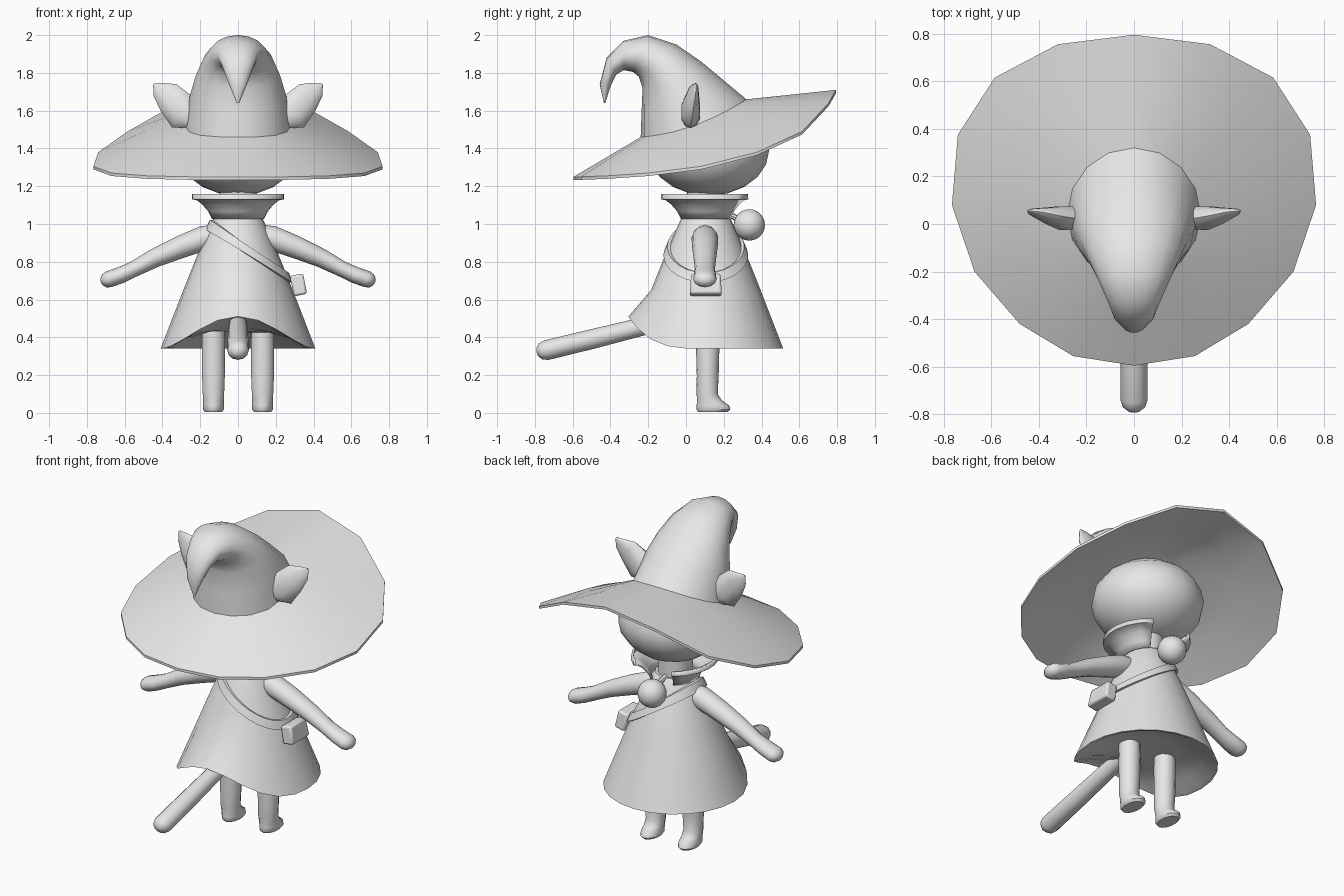
import bpy, bmesh, math
from mathutils import Vector as V

if "Cube" in bpy.data.objects:
    bpy.data.objects.remove(bpy.data.objects["Cube"])

grey = bpy.data.materials.new("plain grey")
grey.diffuse_color = (0.8, 0.8, 0.8, 1)
grey.use_nodes = True
grey.node_tree.nodes["Principled BSDF"].inputs["Base Color"].default_value = grey.diffuse_color


def finish(name, bm, solid=0.0, angle=40, bevel=0.0):
    bmesh.ops.recalc_face_normals(bm, faces=bm.faces)
    me = bpy.data.meshes.new(name)
    bm.to_mesh(me)
    bm.free()
    ob = bpy.data.objects.new(name, me)
    bpy.context.collection.objects.link(ob)
    me.materials.append(grey)
    bpy.ops.object.select_all(action='DESELECT')
    bpy.context.view_layer.objects.active = ob
    ob.select_set(True)
    bpy.ops.object.shade_smooth_by_angle(angle=math.radians(angle))
    if solid:
        m = ob.modifiers.new("thickness", 'SOLIDIFY')
        m.thickness, m.offset = solid, 0
    if bevel:
        m = ob.modifiers.new("soft edges", 'BEVEL')
        m.width, m.segments = bevel, 2
    return ob


def loft(name, rings, caps=(True, True), closed=True, **kw):
    """Skin a list of rings; caps close the first and last ring."""
    bm = bmesh.new()
    vs = [[bm.verts.new(p) for p in r] for r in rings]
    n = len(rings[0])
    for a, b in zip(vs, vs[1:]):
        for i in range(n if closed else n - 1):
            j = (i + 1) % n
            bm.faces.new((a[i], a[j], b[j], b[i]))
    if caps[0]:
        bm.faces.new(vs[0])
    if caps[1]:
        bm.faces.new(vs[-1])
    return finish(name, bm, **kw)


def angles(n):
    return [2 * math.pi * i / n for i in range(n)]


def tube(name, pts, radii, n=12, wide=1.0):
    """Round limb along a path in a plane, with rounded far end, widening sideways."""
    pts = [V(p) for p in pts]
    d = (pts[-1] - pts[-2]).normalized()
    r = radii[-1]
    path, rad = list(pts), list(radii)
    for t in (35, 65, 82):
        path.append(pts[-1] + d * r * math.sin(math.radians(t)))
        rad.append(r * math.cos(math.radians(t)))
    rings = []
    for i, p in enumerate(path):
        t = (path[min(i + 1, len(path) - 1)] - path[max(i - 1, 0)]).normalized()
        u = V((0, 1, 0)) if abs(t.y) < 0.7 else V((1, 0, 0))
        u = (u - t * u.dot(t)).normalized()
        w = t.cross(u)
        k = 1 + (wide - 1) * min(1, i / (len(pts) - 1))
        rings.append([p + (u * math.cos(a) * k + w * math.sin(a)) * rad[i] for a in angles(n)])
    return loft(name, rings)


# Hat: brim outline from back to front, mirrored, then cone rings curling forward
half = [(0, .795, 1.71), (.32, .755, 1.64), (.585, .615, 1.49), (.74, .375, 1.38), (.765, .08, 1.305),
        (.67, -.2, 1.27), (.48, -.42, 1.255), (.255, -.555, 1.25), (0, -.595, 1.25)]
outer = [V(p) for p in half] + [V((-x, y, z)) for x, y, z in half[7:0:-1]]
# each cone ring: front y, z, back y, z, half width
cone = [(-.24, 1.46, .32, 1.66, .28), (-.235, 1.60, .20, 1.76, .255), (-.23, 1.72, .08, 1.86, .222),
        (-.25, 1.78, -.05, 1.95, .188), (-.28, 1.805, -.20, 2.0, .148), (-.33, 1.815, -.33, 1.97, .108),
        (-.37, 1.79, -.42, 1.88, .083), (-.395, 1.74, -.457, 1.74, .048), (-.428, 1.64, -.435, 1.64, .006)]
rings = []
for k, (fy, fz, by, bz, w) in enumerate(cone):
    f, b = V((0, fy, fz)), V((0, by, bz))
    sag = V((0, 0, -.04 if k == 0 else 0))
    rings.append([(f + b) / 2 + (b - f) / 2 * math.cos(a) + V((w * math.sin(a), 0, 0))
                  + sag * math.sin(a) ** 2 for a in angles(16)])
mid = [o.lerp(i, .5) + V((0, 0, .02 * math.sin(a) ** 2)) for o, i, a in zip(outer, rings[0], angles(16))]
down = V((0, 0, -.016))
hub = V((0, .08, 1.53))
under = [[hub.lerp(p, .75) + down for p in rings[0]], [p + down for p in rings[0]],
         [p + down for p in mid], [p + down for p in outer]]
loft("hat", under + [outer, mid] + rings)

# Ears: flattened horn-like leaves; sections from the hat out to the tip
# upper x, z, lower x, z, middle y, half thickness
leaf = [(.19, 1.625, .275, 1.508, .025, .05), (.26, 1.69, .35, 1.512, .025, .052), (.325, 1.74, .41, 1.60, .037, .033),
        (.385, 1.746, .448, 1.68, .05, .016), (.442, 1.746, .449, 1.738, .055, .004)]
for s, side in ((1, "right"), (-1, "left")):
    rings = []
    for x0, z0, x1, z1, y, t in leaf:
        c, h = V((x0 + x1, 0, z0 + z1)) / 2, V((x1 - x0, 0, z1 - z0)) / 2
        ring = [c + h * math.cos(a) + V((0, y + t * math.sin(a), 0)) for a in angles(10)]
        rings.append([V((s * p.x, p.y, p.z)) for p in ring])
    loft("ear_" + side, rings, angle=50)

# Head and chest bauble
for name, loc, size, u, v in (("head", (0, .12, 1.39), (.32, .32, .24), 16, 10),
                              ("bauble", (0, .335, .995), (.083,) * 3, 20, 12)):
    bm = bmesh.new()
    bmesh.ops.create_uvsphere(bm, u_segments=u, v_segments=v, radius=1)
    for p in bm.verts:
        p.co = V([c * s + l for c, s, l in zip(p.co, size, loc)])
    finish(name, bm)
tube("bauble_cord", [(0, .2, 1.05), (0, .25, 1.04), (0, .30, 1.01)], [.016] * 3, 8)


def circle(r, z, n=24, cy=.105):
    return [V((r * math.sin(a), cy + r * math.cos(a), z)) for a in angles(n)]


# Neck
loft("neck", [circle(.10, .98), circle(.10, 1.22)])

# Collar: flared band, open at the +y side with pointed corners
span = [math.radians(30 + 300 * i / 18) for i in range(19)]
rings = []
for r, z in ((.13, 1.03), (.15, 1.07), (.185, 1.11), (.215, 1.132), (.238, 1.135), (.236, 1.158)):
    rings.append([V(((r + .02 * max(0, math.cos(a))) * math.sin(a),
                     .095 + (r - .015 + .05 * max(0, math.cos(a))) * math.cos(a), z)) for a in span])
loft("collar", rings, caps=(False, False), closed=False, solid=.014)

# Dress: hem lifts at the -y side to clear the tail, underside closed
profile = [(1.05, .115), (1.03, .13), (.93, .175), (.80, .23), (.65, .29)]


def hem(r, z, lift=.17):
    return [p + V((0, 0, lift * max(0, -math.cos(a)) ** 3.6)) for p, a in zip(circle(r, z), angles(24))]


loft("dress", [circle(r, z) for z, r in profile]
     + [hem(.41, .34), hem(.385, .347), hem(.32, .385, .12), hem(.18, .425, .03)])


def dress_radius(z):
    pr = profile + [(.34, .41)]
    for (z0, r0), (z1, r1) in zip(pr, pr[1:]):
        if z >= z1:
            return r0 + (r1 - r0) * (z0 - z) / (z0 - z1)
    return .41


# Shoulder strap: tilted band hugging the dress
edges = [[], [], [], []]
for a in angles(32):
    z = .9
    for _ in range(40):
        x = (dress_radius(z) + .008) * math.sin(a)
        z = .5 * z + .5 * (.895 - .66 * x)
    for e, (dz, dr) in zip(edges, ((.026, 0), (.026, .016), (-.026, .016), (-.026, 0))):
        r = dress_radius(z + dz) + dr
        e.append(V((r * math.sin(a), .105 + r * math.cos(a), z + dz)))
loft("strap", edges + [edges[0]], caps=(False, False))

# Pouch at the hip
bm = bmesh.new()
bmesh.ops.create_cube(bm, size=1)
for p in bm.verts:
    x, y, z = p.co.x * .07, p.co.y * (.17 if p.co.z < 0 else .155), p.co.z * .108
    p.co = V((.32 + x - .2 * z, .105 + y, .678 + z + .2 * x))
finish("pouch", bm, bevel=.012)

# Arms and legs
leg = [(.50, .115, .06, .06), (.35, .115, .062, .062), (.20, .115, .058, .062), (.10, .112, .056, .058),
       (.065, .125, .066, .056), (.04, .142, .086, .057), (.018, .145, .09, .057), (.004, .143, .078, .046)]
for s, side in ((1, "right"), (-1, "left")):
    tube("arm_" + side, [(s * x, .1, z) for x, z in ((.10, .945), (.18, .925), (.30, .88), (.44, .82),
                                                    (.55, .762), (.62, .73), (.685, .707))],
         [.055, .066, .06, .05, .042, .044, .044], wide=1.4)
    loft("leg_" + side, [[V((s * .13 + rx * math.sin(a), cy + ry * math.cos(a), z)) for a in angles(14)]
                         for z, cy, ry, rx in leg])

# Tail
tube("tail", [(0, -.05, .50), (0, -.22, .46), (0, -.48, .395), (0, -.74, .332)], [.042, .048, .052, .053],
     wide=1.08)
